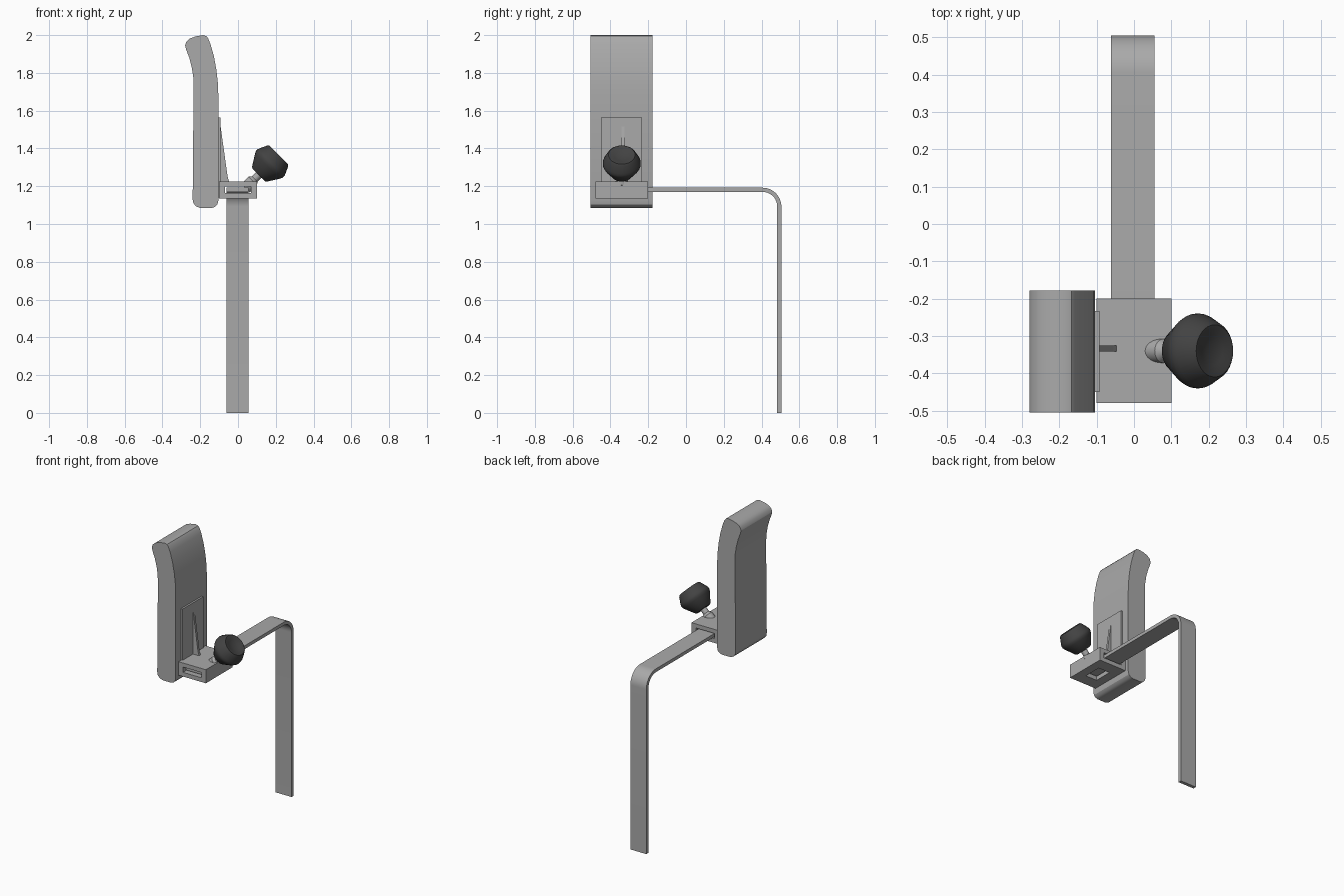
import bpy, bmesh, math
from mathutils import Vector, Matrix

if "Cube" in bpy.data.objects:
    bpy.data.objects.remove(bpy.data.objects["Cube"])


def material(name, v):
    m = bpy.data.materials.new(name)
    m.diffuse_color = (v, v, v, 1)
    m.use_nodes = True
    m.node_tree.nodes["Principled BSDF"].inputs["Base Color"].default_value = m.diffuse_color
    return m


GREY = material("mid_grey", 0.40)
DARK = material("dark_grey", 0.055)


def finish(name, bm, mat, smooth=None):
    bmesh.ops.recalc_face_normals(bm, faces=bm.faces)
    me = bpy.data.meshes.new(name)
    bm.to_mesh(me)
    bm.free()
    ob = bpy.data.objects.new(name, me)
    bpy.context.collection.objects.link(ob)
    me.materials.append(mat)
    bpy.ops.object.select_all(action='DESELECT')
    ob.select_set(True)
    bpy.context.view_layer.objects.active = ob
    if smooth:
        bpy.ops.object.shade_smooth_by_angle(angle=math.radians(smooth))
    return ob


def extrude(name, pts, vec, mat, smooth=None):
    """Closed outline pushed along a vector."""
    bm = bmesh.new()
    f = bm.faces.new([bm.verts.new(p) for p in pts])
    r = bmesh.ops.extrude_face_region(bm, geom=[f])
    bmesh.ops.translate(bm, vec=vec, verts=[g for g in r["geom"] if isinstance(g, bmesh.types.BMVert)])
    return finish(name, bm, mat, smooth)


def box(name, x, y, z, mat):
    pts = [(x[0], y[0], z[0]), (x[1], y[0], z[0]), (x[1], y[0], z[1]), (x[0], y[0], z[1])]
    return extrude(name, pts, (0, y[1] - y[0], 0), mat)


def lathe(name, profile, origin, axis, mat, n=32, smooth=35):
    """Profile of (radius, distance along axis) spun about the axis."""
    bm = bmesh.new()
    vs = [bm.verts.new((r, 0, t)) for r, t in profile]
    es = [bm.edges.new(p) for p in zip(vs, vs[1:])]
    bmesh.ops.spin(bm, geom=vs + es, cent=(0, 0, 0), axis=(0, 0, 1), angle=math.tau, steps=n)
    bmesh.ops.remove_doubles(bm, verts=bm.verts, dist=1e-4)
    rot = Vector((0, 0, 1)).rotation_difference(Vector(axis)).to_matrix().to_4x4()
    bm.transform(Matrix.Translation(origin) @ rot)
    return finish(name, bm, mat, smooth)


# Cushion pad: curved side outline, extruded across its width
pad = [(-.24, 1.13), (-.236, 1.11), (-.222, 1.093), (-.20, 1.085), (-.14, 1.085), (-.122, 1.09),
       (-.109, 1.103), (-.104, 1.125), (-.104, 1.68), (-.107, 1.75), (-.115, 1.82), (-.128, 1.89),
       (-.145, 1.95), (-.158, 1.983), (-.168, 1.995), (-.185, 2.0), (-.225, 1.993), (-.255, 1.982),
       (-.273, 1.966), (-.28, 1.945), (-.275, 1.925), (-.258, 1.88), (-.245, 1.83), (-.237, 1.78),
       (-.235, 1.72)]
extrude("pad", [(x, -.505, z) for x, z in pad], (0, .327, 0), GREY, 30)

# Mounting plate and triangular rib
box("pad_plate", (-.106, -.092), (-.45, -.233), (1.14, 1.565), GREY)
extrude("rib", [(-.094, -.341, 1.22), (-.046, -.341, 1.22), (-.055, -.341, 1.25), (-.094, -.341, 1.53)],
        (0, .016, 0), GREY)

# Clamp block with a through slot and a window underneath
block = box("clamp_block", (-.1, .1), (-.48, -.2), (1.135, 1.225), GREY)
for name, x, y, z in (("slot_cutter", (-.068, .068), (-.6, -.1), (1.163, 1.198)),
                      ("window_cutter", (-.042, .042), (-.40, -.28), (1.1, 1.18))):
    cutter = box(name, x, y, z, GREY)
    bpy.context.view_layer.objects.active = block
    mod = block.modifiers.new(name, 'BOOLEAN')
    mod.operation, mod.solver, mod.object = 'DIFFERENCE', 'EXACT', cutter
    bpy.ops.object.modifier_apply(modifier=name)
    bpy.data.objects.remove(cutter)

# Flat strap: runs back, bends and drops to the floor
def bend(r):
    return [(.405 + r * math.sin(a), 1.092 + r * math.cos(a))
            for a in (math.pi / 2 * i / 12 for i in range(13))]


outline = [(-.455, 1.192)] + bend(.10) + [(.505, 0), (.483, 0)] + bend(.078)[::-1] + [(-.455, 1.17)]
extrude("strap", [(-.062, y, z) for y, z in outline], (.117, 0, 0), GREY, 30)

# Tilted clamp screw and knob with a dished top
base, axis = (.11, -.34, 1.26), (1, 0, 1)
lathe("screw", [(0, -.1), (.032, -.1), (.032, -.045), (.02, -.03), (.02, .01), (0, .01)], base, axis, GREY)
knob = [(0, 0), (.048, 0), (.056, .006), (.094, .066), (.1, .08), (.1, .092), (.096, .103),
        (.078, .142), (.07, .15), (.062, .149), (.04, .141), (.02, .137), (0, .136)]
lathe("knob", knob, base, axis, DARK)
